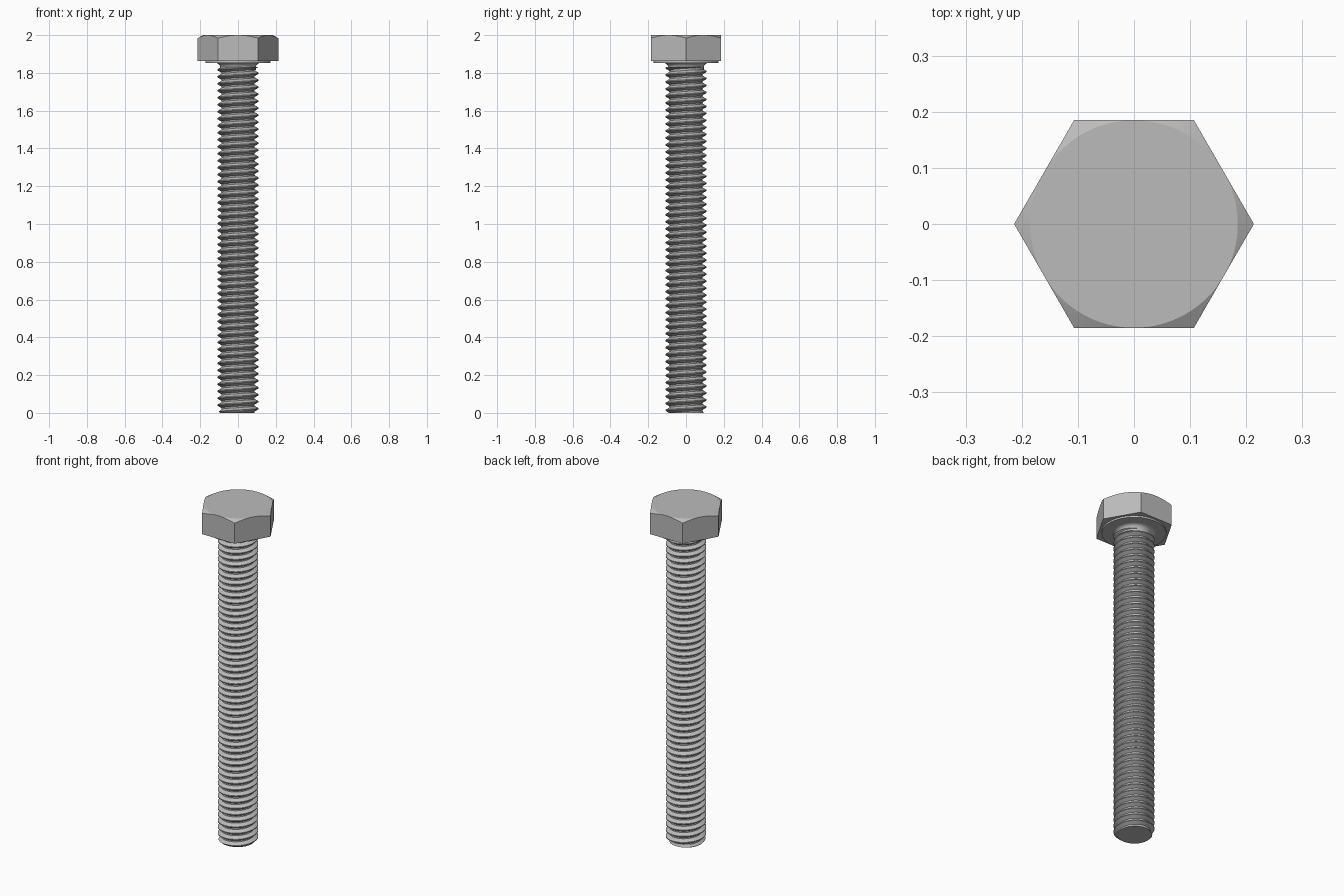
import bpy
import bmesh
from math import sin, cos, pi, radians, tan

if "Cube" in bpy.data.objects:
    bpy.data.objects.remove(bpy.data.objects["Cube"], do_unlink=True)

# Main dimensions
FLATS = 0.185                      # half of the width across the flats
CORNER = FLATS / cos(pi / 6)
HEAD_BASE, WASHER_BASE, NECK_BASE, TOP = 1.862, 1.852, 1.826, 2.0
PITCH, CREST, ROOT = 0.037, 0.109, 0.0885
SEGMENTS = 48

steel = bpy.data.materials.new("steel grey")
steel.use_nodes = True
steel.diffuse_color = (0.5, 0.5, 0.5, 1)
steel.node_tree.nodes["Principled BSDF"].inputs["Base Color"].default_value = (0.5, 0.5, 0.5, 1)


def finish(bm, name):
    """Turn a bmesh into a steel object with smooth curves and sharp edges."""
    bmesh.ops.recalc_face_normals(bm, faces=bm.faces)
    mesh = bpy.data.meshes.new(name)
    bm.to_mesh(mesh)
    bm.free()
    mesh.materials.append(steel)
    obj = bpy.data.objects.new(name, mesh)
    bpy.context.collection.objects.link(obj)
    return obj


def smooth(obj):
    bpy.ops.object.select_all(action="DESELECT")
    obj.select_set(True)
    bpy.context.view_layer.objects.active = obj
    bpy.ops.object.shade_smooth_by_angle(angle=radians(20))


def lathe(name, profile, segments):
    """Closed solid of revolution from (radius, height) points."""
    bm = bmesh.new()
    rings = [[bm.verts.new((r * cos(2 * pi * i / segments), r * sin(2 * pi * i / segments), z))
              for i in range(segments)] for r, z in profile]
    for low, high in zip(rings, rings[1:]):
        for i in range(segments):
            j = (i + 1) % segments
            bm.faces.new((low[i], low[j], high[j], high[i]))
    bm.faces.new(rings[0])
    bm.faces.new(rings[-1])
    return finish(bm, name)


# Hexagonal head, its top corners trimmed by a shallow cone
head = lathe("hex_head", [(CORNER, HEAD_BASE), (CORNER, TOP)], 6)
reach = 0.25
cone = lathe("head_chamfer_cutter",
             [(reach, HEAD_BASE - 0.1), (reach, TOP - (reach - FLATS) * tan(pi / 6)), (FLATS, TOP)], 96)
cone.hide_render = True
cone.hide_set(True)
trim = head.modifiers.new("corner chamfer", "BOOLEAN")
trim.operation = "INTERSECT"
trim.solver = "EXACT"
trim.object = cone
bpy.ops.object.select_all(action="DESELECT")
head.select_set(True)
bpy.context.view_layer.objects.active = head
bpy.ops.object.modifier_apply(modifier=trim.name)
bpy.data.objects.remove(cone, do_unlink=True)
smooth(head)

# Bearing face under the head and the filleted neck
smooth(lathe("washer_face", [(0.172, WASHER_BASE), (0.172, HEAD_BASE + 0.002)], 96))
fillet = 0.024
neck = [(0.094 + fillet * (1 - cos(a)), WASHER_BASE - fillet + fillet * sin(a))
        for a in (pi / 2 * k / 6 for k in range(7))]
smooth(lathe("neck_fillet", [(0.094, NECK_BASE - 0.01)] + neck, 64))

# Right-hand thread: a V profile swept along a helix
shape = [(0.0, ROOT), (0.2, ROOT), (0.53, CREST), (0.67, CREST)]
bm = bmesh.new()
turns = int(NECK_BASE / PITCH) + 4
columns = []
for i in range(SEGMENTS + 1):
    angle = 2 * pi * i / SEGMENTS
    column = []
    for turn in range(-2, turns):
        for offset, radius in shape:
            z = (turn + offset + i / SEGMENTS) * PITCH
            r = min(radius, 0.095 + max(z, 0))   # chamfered tip
            column.append(bm.verts.new((r * cos(angle), r * sin(angle), z)))
    columns.append(column)
for a, b in zip(columns, columns[1:]):
    for k in range(len(a) - 1):
        bm.faces.new((a[k], b[k], b[k + 1], a[k + 1]))
bmesh.ops.remove_doubles(bm, verts=bm.verts, dist=1e-5)

# Square off and cap both ends of the thread
for z, normal in ((0, -1), (NECK_BASE + 0.004, 1)):
    cut = bmesh.ops.bisect_plane(bm, geom=bm.verts[:] + bm.edges[:] + bm.faces[:], dist=1e-6,
                                 plane_co=(0, 0, z), plane_no=(0, 0, normal), clear_outer=True)
    rim = [e for e in cut["geom_cut"] if isinstance(e, bmesh.types.BMEdge)]
    bmesh.ops.contextual_create(bm, geom=rim)
smooth(finish(bm, "threaded_shank"))
